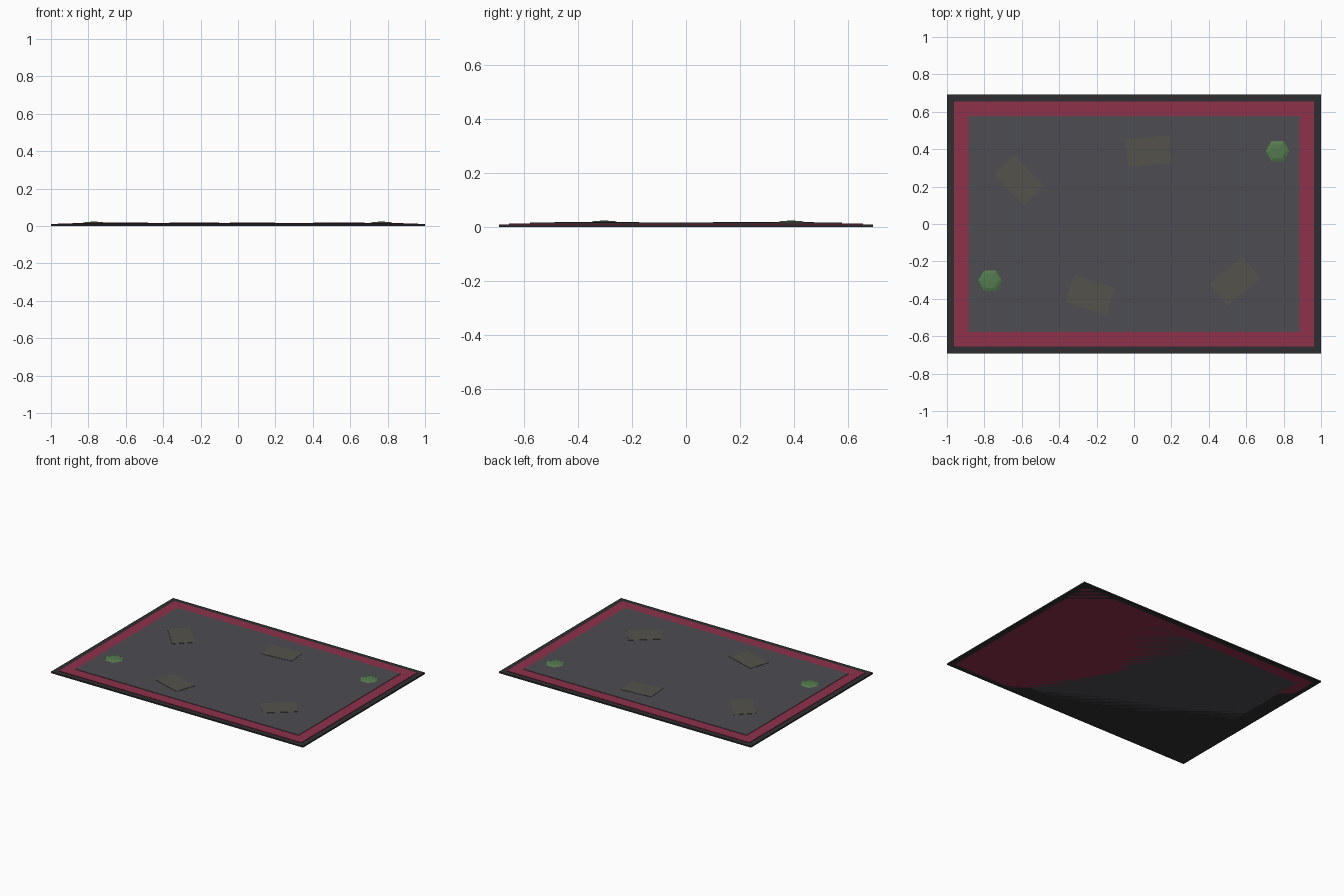
import bpy
from math import radians

if "Cube" in bpy.data.objects:
    bpy.data.objects.remove(bpy.data.objects["Cube"])


def material(name, rgb):
    m = bpy.data.materials.new(name)
    m.diffuse_color = (*rgb, 1)
    m.use_nodes = True
    m.node_tree.nodes["Principled BSDF"].inputs["Base Color"].default_value = m.diffuse_color
    return m


black = material("dark_edge", (0.028, 0.028, 0.031))
red = material("crimson", (0.27, 0.031, 0.068))
grey = material("slate", (0.075, 0.073, 0.084))
worn = material("worn_grey", (0.088, 0.084, 0.071))
green = material("moss_green", (0.088, 0.2, 0.075))


def slab(name, x, y, z0, z1, sx, sy, mat, angle=0):
    bpy.ops.mesh.primitive_cube_add(size=1, location=(x, y, (z0 + z1) / 2),
                                    rotation=(0, 0, radians(angle)))
    ob = bpy.context.object
    ob.name = name
    ob.scale = (sx, sy, z1 - z0)
    ob.data.materials.append(mat)


# Nested rug layers sharing the floor plane, each slightly taller than the last
slab("rug_edge", 0, 0, 0, 0.010, 2.0, 1.384, black)
slab("rug_border", 0, 0, 0, 0.013, 1.924, 1.31, red)
slab("rug_field", 0, 0, 0, 0.016, 1.77, 1.154, grey)

# Worn rectangular patches
patches = [(-0.615, 0.235, -47), (0.077, 0.39, 5),
           (-0.233, -0.38, -18), (0.54, -0.305, 40)]
for i, (x, y, a) in enumerate(patches):
    slab(f"worn_patch_{i + 1}", x, y, 0.012, 0.018, 0.23, 0.15, worn, a)

# Flattened six-sided moss tufts
for i, (x, y) in enumerate([(0.767, 0.39), (-0.77, -0.303)]):
    bpy.ops.mesh.primitive_uv_sphere_add(segments=6, ring_count=4, radius=1,
                                         location=(x, y, 0.016),
                                         rotation=(0, 0, radians(30)))
    ob = bpy.context.object
    ob.name = f"moss_tuft_{i + 1}"
    ob.scale = (0.063, 0.063, 0.008)
    ob.data.materials.append(green)
